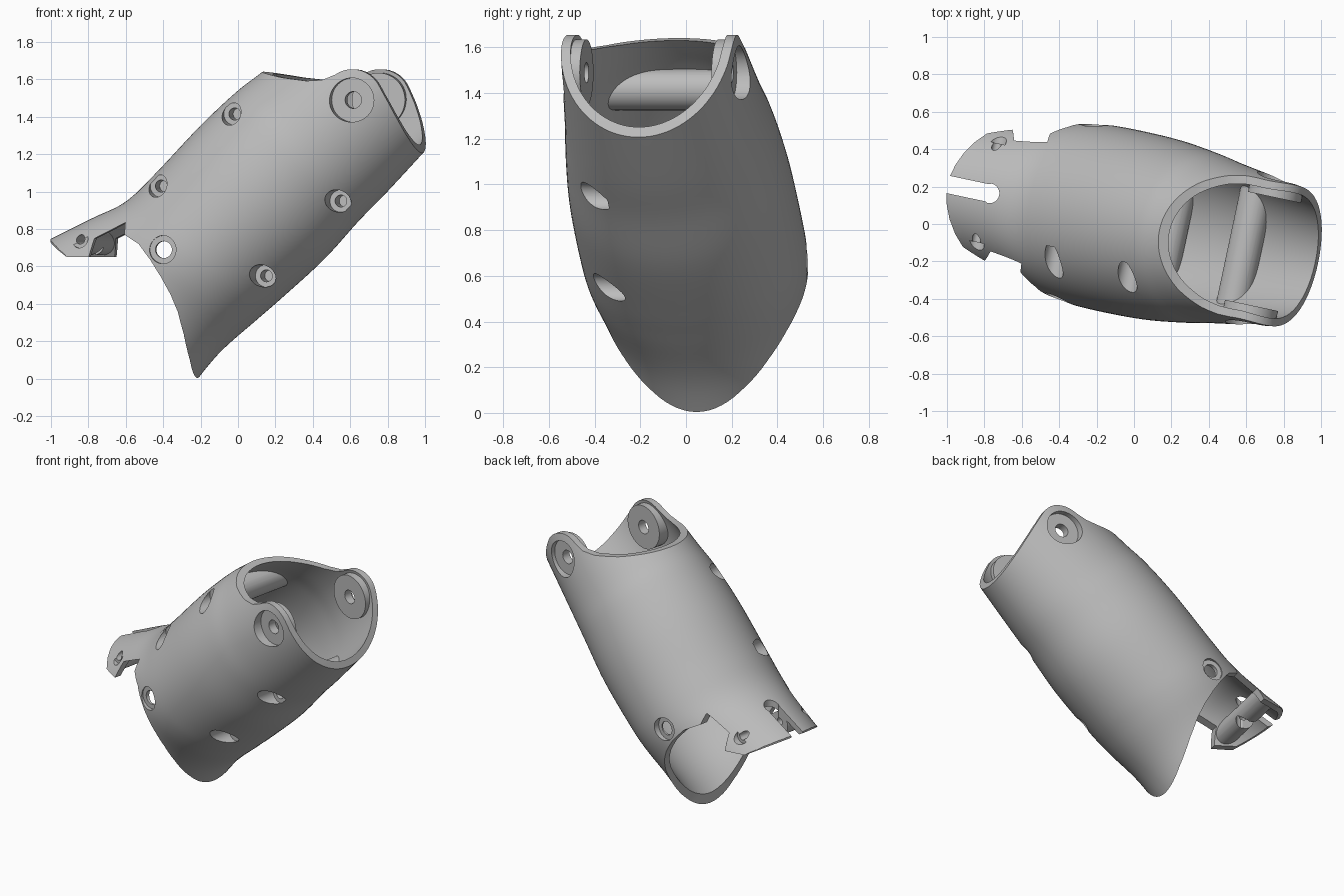
import bpy, bmesh, math
from mathutils import Vector, Matrix

if "Cube" in bpy.data.objects:
    bpy.data.objects.remove(bpy.data.objects["Cube"], do_unlink=True)

grey = bpy.data.materials.new("plain grey")
grey.use_nodes = True
grey.diffuse_color = (0.5, 0.5, 0.5, 1)
grey.node_tree.nodes["Principled BSDF"].inputs["Base Color"].default_value = (0.5, 0.5, 0.5, 1)

WALL = 0.042
SIDES = 96
# Sleeve stations: top point (x, z), bottom point (x, z), half width
STATIONS = [
    (-1.10, 0.71, -0.32, -0.12, 0.43),
    (-0.80, 0.855, -0.12, 0.125, 0.445),
    (-0.61, 0.945, 0.09, 0.31, 0.485),
    (-0.45, 1.09, 0.225, 0.425, 0.495),
    (-0.20, 1.35, 0.46, 0.635, 0.49),
    (0.00, 1.535, 0.65, 0.84, 0.465),
    (0.145, 1.645, 0.81, 1.00, 0.435),
    (0.45, 1.88, 1.07, 1.275, 0.39),
    (0.65, 2.04, 1.26, 1.48, 0.36),
]


def finish(name, bm):
    bmesh.ops.recalc_face_normals(bm, faces=bm.faces)
    mesh = bpy.data.meshes.new(name)
    bm.to_mesh(mesh)
    bm.free()
    ob = bpy.data.objects.new(name, mesh)
    bpy.context.collection.objects.link(ob)
    mesh.materials.append(grey)
    return ob


def smooth_stations(steps=6):
    """Catmull-Rom interpolation between the stations."""
    pts = [Vector(s) for s in STATIONS]
    pts = [pts[0] * 2 - pts[1]] + pts + [pts[-1] * 2 - pts[-2]]
    out = []
    for i in range(1, len(pts) - 2):
        p, q, r, s = pts[i - 1:i + 3]
        for k in range(steps):
            t = k / steps
            out.append(0.5 * (2 * q + (r - p) * t + (2 * p - 5 * q + 4 * r - s) * t ** 2
                              + (3 * q - p - 3 * r + s) * t ** 3))
    return out + [pts[-2]]


def rings(bm, inset):
    result = []
    for s in smooth_stations():
        top, bottom = Vector((s[0], 0, s[1])), Vector((s[2], 0, s[3]))
        mid, half = (top + bottom) / 2, (top - bottom) / 2
        half = half.normalized() * (half.length - inset)
        ring = []
        for k in range(SIDES):
            a = math.tau * k / SIDES
            ring.append(bm.verts.new(mid + half * math.cos(a)
                                     + Vector((0, (s[4] - inset) * math.sin(a), 0))))
        result.append(ring)
    return result


def bridge(bm, a, b):
    for k in range(SIDES):
        n = (k + 1) % SIDES
        bm.faces.new((a[k], a[n], b[n], b[k]))


def loft(name, hollow, inset=0):
    bm = bmesh.new()
    outer = rings(bm, inset)
    for a, b in zip(outer, outer[1:]):
        bridge(bm, a, b)
    if hollow:
        inner = rings(bm, WALL)
        for a, b in zip(inner, inner[1:]):
            bridge(bm, a, b)
        bridge(bm, outer[0], inner[0])
        bridge(bm, outer[-1], inner[-1])
    else:
        bm.faces.new(outer[0])
        bm.faces.new(outer[-1])
    return finish(name, bm)


def rods(name, items):
    """Separate cylinders along y, each given as x, z, start y, end y, radius."""
    bm = bmesh.new()
    for x, z, start, end, radius in items:
        place = Matrix.Translation((x, (start + end) / 2, z)) @ Matrix.Rotation(math.pi / 2, 4, 'X')
        bmesh.ops.create_cone(bm, cap_ends=True, segments=48, radius1=radius, radius2=radius,
                              depth=abs(end - start), matrix=place)
    return finish(name, bm)


def prism(name, points, offset):
    """Extrude a polygon both ways along the offset."""
    bm = bmesh.new()
    face = bm.faces.new([bm.verts.new(Vector(p) - offset) for p in points])
    grown = bmesh.ops.extrude_face_region(bm, geom=[face])
    bmesh.ops.translate(bm, vec=offset * 2,
                        verts=[v for v in grown["geom"] if isinstance(v, bmesh.types.BMVert)])
    return finish(name, bm)


def combine(target, tool, operation):
    mod = target.modifiers.new(operation, 'BOOLEAN')
    mod.operation, mod.solver, mod.object = operation, 'EXACT', tool
    bpy.context.view_layer.objects.active = target
    bpy.ops.object.modifier_apply(modifier=mod.name)
    bpy.data.objects.remove(tool, do_unlink=True)


sleeve = loft("sleeve", True)

# Inner cross bars behind the strap holes, hinge bosses, and tab barrel,
# all trimmed to stay inside the sleeve
strap_holes = [(0.027, 1.415), (-0.375, 1.03), (0.607, 0.95), (0.2, 0.55)]
solids = [(x, z, -0.45, 0.45, 0.09) for x, z in strap_holes]
solids.append((-0.805, 0.735, -0.36, 0.36, 0.075))
for side in (-1, 1):
    solids.append((0.705, 1.49, side * 0.295, side * 0.41, 0.145))
inner_parts = rods("inner_parts", solids)
combine(inner_parts, loft("trim_limit", False, 0.008), 'INTERSECT')
combine(sleeve, inner_parts, 'UNION')

# Side outline: curved cuff end, tab, and hinge ears
side_outline = [(-0.23, -0.3), (-0.22, 0.1), (-0.228, 0.24), (-0.245, 0.36), (-0.275, 0.45),
                (-0.32, 0.54), (-0.38, 0.635), (-0.45, 0.72), (-0.54, 0.77), (-0.545, 0.835),
                (-0.72, 0.75), (-0.74, 0.65), (-0.87, 0.65), (-1.03, 0.745), (-1.15, 0.81),
                (-1.15, 1.3), (-0.2, 1.72), (0.145, 1.64), (0.3, 1.61),
                (0.45, 1.592), (0.54, 1.597)]
for deg in range(125, 24, -10):
    a = math.radians(deg)
    side_outline.append((0.705 + 0.165 * math.cos(a), 1.49 + 0.165 * math.sin(a)))
side_outline += [(0.9, 1.47), (0.94, 1.38), (0.98, 1.28), (1.03, 1.14), (1.2, 0.9), (1.2, -0.3)]
combine(sleeve, prism("side_cutter", [(x, 0, z) for x, z in side_outline],
                      Vector((0, 0.9, 0))), 'INTERSECT')

# Plan outline: narrow tab with a rounded end
half_plan = [(1.3, 0.8), (-0.54, 0.8), (-0.54, 0.372), (-0.78, 0.372), (-0.86, 0.32),
             (-0.925, 0.25), (-0.97, 0.18), (-1.0, 0.11), (-1.017, 0.04)]
plan = half_plan + [(x, -y) for x, y in reversed(half_plan)]
combine(sleeve, prism("plan_cutter", [(x, y, 0.8) for x, y in plan],
                      Vector((0, 0, 1.5))), 'INTERSECT')

# Slot in the tab with a rounded end
slot = [(-1.2, -0.047), (-0.8, -0.047)]
slot += [(-0.79 + 0.053 * math.cos(math.radians(d)), 0.053 * math.sin(math.radians(d)))
         for d in range(-90, 91, 15)]
slot += [(-0.8, 0.047), (-1.2, 0.047)]
combine(sleeve, prism("slot_cutter", [(x, y, 0.9) for x, y in slot],
                      Vector((0, 0, 0.5))), 'DIFFERENCE')

# Counterbores, then the narrower screw holes
bores = [(x, z, -0.7, -0.21, 0.06) for x, z in strap_holes]
drills = [(x, z, -0.7, -0.1, 0.032) for x, z in strap_holes]
for side in (-1, 1):
    for x, z, radius, depth, hole, end in ((0.705, 1.49, 0.118, 0.352, 0.045, 0.2),
                                           (-0.31, 0.69, 0.075, 0.452, 0.045, 0.2),
                                           (-0.805, 0.745, 0.046, 0.27, 0.025, 0.02)):
        bores.append((x, z, side * 0.7, side * depth, radius))
        drills.append((x, z, side * 0.7, side * end, hole))
combine(sleeve, rods("bores", bores), 'DIFFERENCE')
combine(sleeve, rods("drills", drills), 'DIFFERENCE')

# Turn to the resting direction and shade
sleeve.data.transform(Matrix.Rotation(math.radians(-12), 4, 'Z'))
bpy.ops.object.select_all(action='DESELECT')
sleeve.select_set(True)
bpy.context.view_layer.objects.active = sleeve
bpy.ops.object.shade_smooth_by_angle(angle=math.radians(30))
